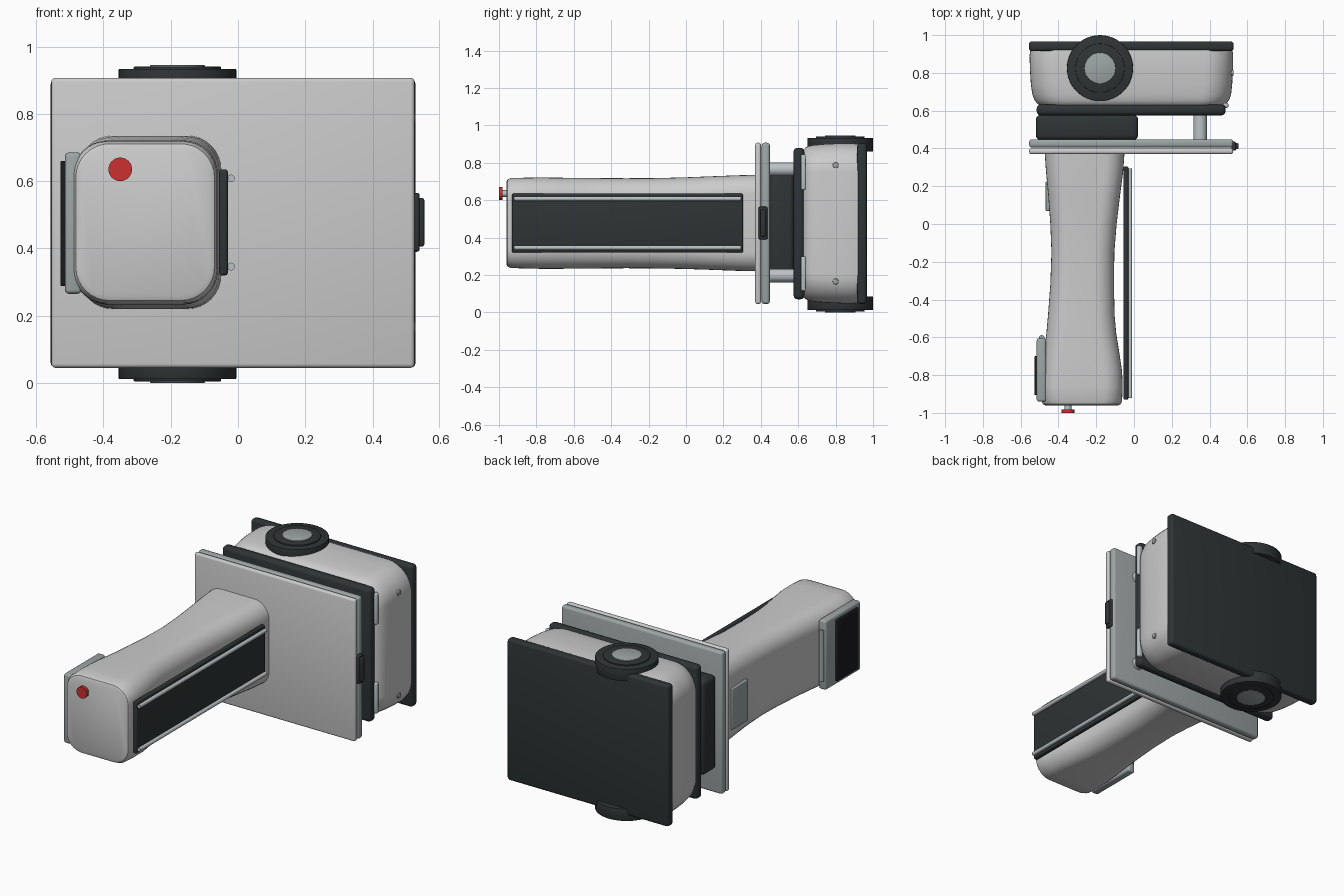
import bpy, bmesh, math
from mathutils import Matrix, Vector


def material(name, rgb):
    m = bpy.data.materials.new(name)
    m.diffuse_color = (*rgb, 1)
    return m


DARK = material("dark_rubber", (0.028, 0.034, 0.035))
BLACK = material("black_panel", (0.010, 0.011, 0.013))
STEEL = material("blue_grey_metal", (0.34, 0.38, 0.38))
RAIL = material("pale_metal", (0.50, 0.54, 0.56))
RED = material("red_button", (0.60, 0.03, 0.03))


def finish(name, bm, mat):
    bmesh.ops.recalc_face_normals(bm, faces=bm.faces)
    me = bpy.data.meshes.new(name)
    bm.to_mesh(me)
    bm.free()
    ob = bpy.data.objects.new(name, me)
    bpy.context.collection.objects.link(ob)
    if mat:
        me.materials.append(mat)
    bpy.ops.object.select_all(action='DESELECT')
    bpy.context.view_layer.objects.active = ob
    ob.select_set(True)
    bpy.ops.object.shade_smooth_by_angle(angle=math.radians(35))
    return ob


def box(name, x, y, z, mat=None, bevel=0.01):
    """Bevelled box from (min, max) pairs."""
    bm = bmesh.new()
    size = [b - a for a, b in (x, y, z)]
    mid = Vector([(a + b) / 2 for a, b in (x, y, z)])
    bmesh.ops.create_cube(bm, size=1, matrix=Matrix.Translation(mid) @ Matrix.Diagonal((*size, 1)))
    bmesh.ops.bevel(bm, geom=bm.edges[:], offset=min(bevel, min(size) * 0.45),
                    segments=3, profile=0.5, affect='EDGES')
    return finish(name, bm, mat)


def rod(name, a, b, r, mat=None, segs=32, bevel=0.0):
    """Cylinder from point a to point b."""
    a, b = Vector(a), Vector(b)
    bm = bmesh.new()
    rot = (b - a).to_track_quat('Z', 'Y').to_matrix().to_4x4()
    bmesh.ops.create_cone(bm, cap_ends=True, segments=segs, radius1=r, radius2=r,
                          depth=(b - a).length, matrix=Matrix.Translation((a + b) / 2) @ rot)
    if bevel:
        rims = [e for e in bm.edges if any(len(f.verts) > 4 for f in e.link_faces)]
        bmesh.ops.bevel(bm, geom=rims, offset=bevel, segments=2, profile=0.5, affect='EDGES')
    return finish(name, bm, mat)


def loft(name, sections, mat=None, n=8):
    """Rounded-rectangle sections (y, x0, x1, z0, z1, radius) joined along y."""
    bm = bmesh.new()
    rings = []
    for y, x0, x1, z0, z1, r in sections:
        ring = []
        corners = ((x1 - r, z1 - r), (x0 + r, z1 - r), (x0 + r, z0 + r), (x1 - r, z0 + r))
        for k, (cx, cz) in enumerate(corners):
            for i in range(n + 1):
                t = (k + i / n) * math.pi / 2
                ring.append(bm.verts.new((cx + r * math.cos(t), y, cz + r * math.sin(t))))
        rings.append(ring)
    for p, q in zip(rings, rings[1:]):
        for i in range(len(p)):
            j = (i + 1) % len(p)
            bm.faces.new((p[i], p[j], q[j], q[i]))
    bm.faces.new(rings[0])
    bm.faces.new(rings[-1])
    return finish(name, bm, mat)


# waisted grip
loft("handle", [
    (-0.960, -0.470, -0.083, 0.258, 0.698, 0.09),
    (-0.954, -0.482, -0.070, 0.245, 0.711, 0.10),
    (-0.935, -0.490, -0.063, 0.237, 0.718, 0.10),
    (-0.86, -0.490, -0.060, 0.235, 0.720, 0.10),
    (-0.78, -0.486, -0.063, 0.233, 0.721, 0.10),
    (-0.68, -0.476, -0.078, 0.233, 0.720, 0.10),
    (-0.58, -0.464, -0.094, 0.234, 0.719, 0.10),
    (-0.48, -0.455, -0.103, 0.235, 0.718, 0.10),
    (-0.32, -0.443, -0.106, 0.236, 0.717, 0.10),
    (-0.15, -0.437, -0.104, 0.235, 0.718, 0.10),
    (0.00, -0.443, -0.092, 0.232, 0.722, 0.10),
    (0.15, -0.454, -0.074, 0.227, 0.728, 0.10),
    (0.28, -0.466, -0.057, 0.222, 0.733, 0.10),
    (0.38, -0.473, -0.050, 0.220, 0.735, 0.10)])

# red button on the grip end
rod("button_stem", (-0.35, -0.99, 0.635), (-0.35, -0.95, 0.635), 0.018, RAIL)
rod("button_cap", (-0.35, -1.0, 0.635), (-0.35, -0.982, 0.635), 0.035, RED)

# right side strip with two rails
box("grip_strip", (-0.056, -0.030), (-0.93, 0.305), (0.32, 0.635), DARK, 0.008)
for i, z in enumerate((0.346, 0.608)):
    rod(f"strip_rail_{i}", (-0.021, -0.92, z), (-0.021, 0.295, z), 0.0115, RAIL, 16)

# left side pad, panel, hinge and inset plate
box("left_pad", (-0.515, -0.465), (-0.94, -0.605), (0.265, 0.685), STEEL, 0.012)
box("left_panel", (-0.528, -0.505), (-0.905, -0.70), (0.288, 0.660), BLACK, 0.005)
rod("pad_hinge", (-0.488, -0.603, 0.32), (-0.488, -0.603, 0.63), 0.015, STEEL, 16)
box("left_inset", (-0.468, -0.435), (0.07, 0.225), (0.33, 0.58), STEEL, 0.005)

# twin guard plates with side latch
box("guard_plate_front", (-0.555, 0.525), (0.370, 0.401), (0.045, 0.907), None, 0.012)
box("guard_plate_back", (-0.555, 0.525), (0.405, 0.448), (0.045, 0.907), STEEL, 0.014)
box("side_latch", (0.515, 0.540), (0.388, 0.436), (0.39, 0.565), DARK, 0.008)
box("side_latch_tip", (0.530, 0.554), (0.397, 0.428), (0.405, 0.55), DARK, 0.008)

# spacer block and posts
box("spacer_block", (-0.52, 0.022), (0.445, 0.578), (0.195, 0.765), DARK, 0.025)
for i, z in enumerate((0.197, 0.765)):
    rod(f"spacer_post_{i}", (0.35, 0.44, z), (0.35, 0.59, z), 0.036, RAIL)

# gasket between spacer and body
box("gasket", (-0.515, 0.485), (0.575, 0.633), (0.07, 0.88), DARK, 0.022)

# head body with rounded corners, and its back plate
loft("head_body", [
    (0.625, -0.495, 0.470, 0.085, 0.865, 0.13),
    (0.637, -0.512, 0.488, 0.072, 0.880, 0.14),
    (0.655, -0.526, 0.503, 0.063, 0.889, 0.15),
    (0.685, -0.538, 0.514, 0.057, 0.895, 0.15),
    (0.74, -0.546, 0.520, 0.052, 0.900, 0.15),
    (0.82, -0.551, 0.524, 0.048, 0.904, 0.15),
    (0.89, -0.553, 0.525, 0.047, 0.904, 0.15),
    (0.93, -0.548, 0.520, 0.052, 0.899, 0.15)], None, 10)
box("back_plate", (-0.557, 0.528), (0.915, 0.967), (0.045, 0.903), DARK, 0.016)

# clips and rivets on the right of the head
for i, (z0, z1, zr) in enumerate(((0.115, 0.30, 0.165), (0.655, 0.845, 0.787))):
    box(f"side_clip_{i}", (0.470, 0.500), (0.615, 0.640), (z0, z1), RAIL, 0.008)
    rod(f"side_rivet_{i}", (0.49, 0.80, zr), (0.527, 0.80, zr), 0.016, STEEL, 16, 0.004)

# stepped dials, mirrored top and bottom
MID = 0.4725
for name, s in (("top", 1), ("bottom", -1)):
    for part, r, h0, h1, mat in (("dial_rim", 0.175, 0.388, 0.461, DARK),
                                 ("dial_step", 0.130, 0.45, 0.468, DARK),
                                 ("dial_cap", 0.082, 0.455, 0.4725, STEEL)):
        rod(f"{name}_{part}", (-0.18, 0.825, MID + s * h0), (-0.18, 0.825, MID + s * h1),
            r, mat, 48, 0.003)
